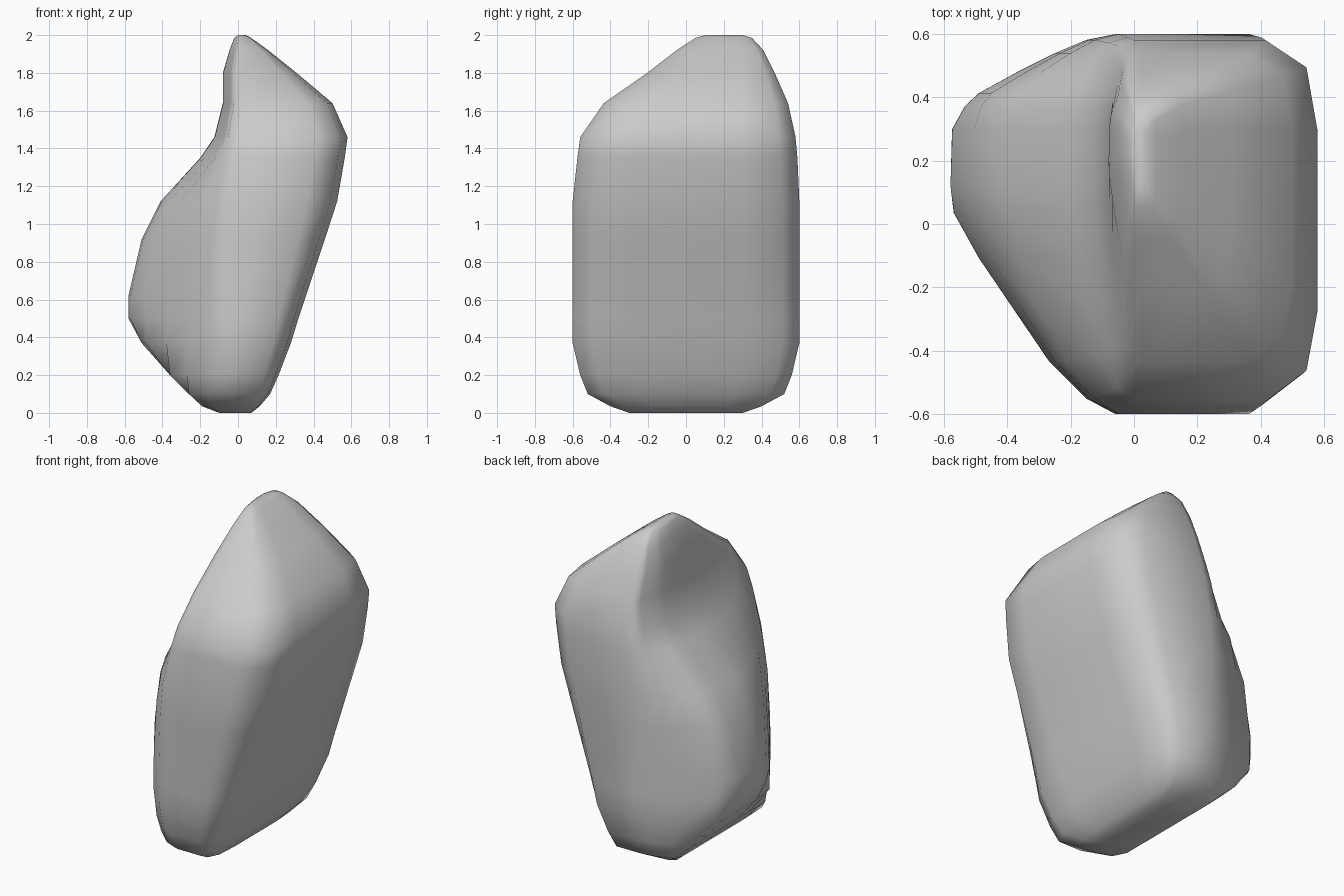
import bpy, bmesh

# Height levels: z, left limit x, ridge x, right x, front y, back y
levels = [
    (0.00, -0.10, -0.02, 0.07, -0.30, 0.30),
    (0.035, -0.19, -0.03, 0.115, -0.40, 0.40),
    (0.10, -0.26, -0.05, 0.17, -0.52, 0.52),
    (0.20, -0.36, -0.06, 0.215, -0.56, 0.56),
    (0.37, -0.51, -0.06, 0.28, -0.60, 0.60),
    (0.50, -0.58, -0.06, 0.32, -0.60, 0.60),
    (0.62, -0.58, -0.06, 0.36, -0.60, 0.60),
    (0.92, -0.51, -0.06, 0.46, -0.60, 0.60),
    (1.12, -0.41, -0.05, 0.525, -0.60, 0.60),
    (1.35, -0.20, -0.02, 0.565, -0.575, 0.59),
    (1.46, -0.125, 0.00, 0.58, -0.56, 0.58),
    (1.64, -0.08, 0.02, 0.50, -0.435, 0.54),
    (1.80, -0.08, 0.02, 0.31, -0.205, 0.47),
    (1.92, -0.045, 0.02, 0.16, -0.05, 0.41),
    (1.985, -0.02, 0.02, 0.07, 0.05, 0.35),
    (2.00, 0.00, 0.02, 0.04, 0.10, 0.30),
]

# Right half of the section: (share of ridge-to-right, share of front-to-back)
right_half = [(0.0, 0.0), (0.72, 0.0), (0.94, 0.085), (1.0, 0.25),
              (1.0, 0.75), (0.94, 0.925), (0.72, 1.0), (0.0, 1.0)]
# Left half: wedge outline (x, share of front-to-back)
left_half = [(-0.15, 0.985), (-0.25, 0.95), (-0.37, 0.90), (-0.49, 0.845),
             (-0.535, 0.81), (-0.575, 0.75), (-0.585, 0.60), (-0.57, 0.53),
             (-0.49, 0.41), (-0.38, 0.275), (-0.27, 0.14), (-0.15, 0.04)]


def left_x(x, z, left, mid):
    """Low down the wedge is cut off at the limit, higher up it mostly shrinks to it."""
    cut = max(x, left)
    shrunk = mid + (x + 0.06) / -0.525 * (left - mid)
    w = min(1.0, max(0.3, 1.0 - (z - 0.5) * 1.5))
    return w * cut + (1 - w) * shrunk


# Loft the rock through its rings
bm = bmesh.new()
rings = []
for z, left, mid, right, front, back in levels:
    outline = [(mid + u * (right - mid), v) for u, v in right_half]
    outline += [(left_x(x, z, left, mid), v) for x, v in left_half]
    rings.append([bm.verts.new((x, front + v * (back - front), z)) for x, v in outline])
n = len(rings[0])
for a, b in zip(rings, rings[1:]):
    for i in range(n):
        j = (i + 1) % n
        bm.faces.new((a[i], a[j], b[j], b[i]))
bm.faces.new(rings[0][::-1])
bm.faces.new(rings[-1])
bmesh.ops.recalc_face_normals(bm, faces=bm.faces)
for f in bm.faces:
    f.smooth = True

mesh = bpy.data.meshes.new("rock")
bm.to_mesh(mesh)
bm.free()
rock = bpy.data.objects.new("rock", mesh)
bpy.context.collection.objects.link(rock)
